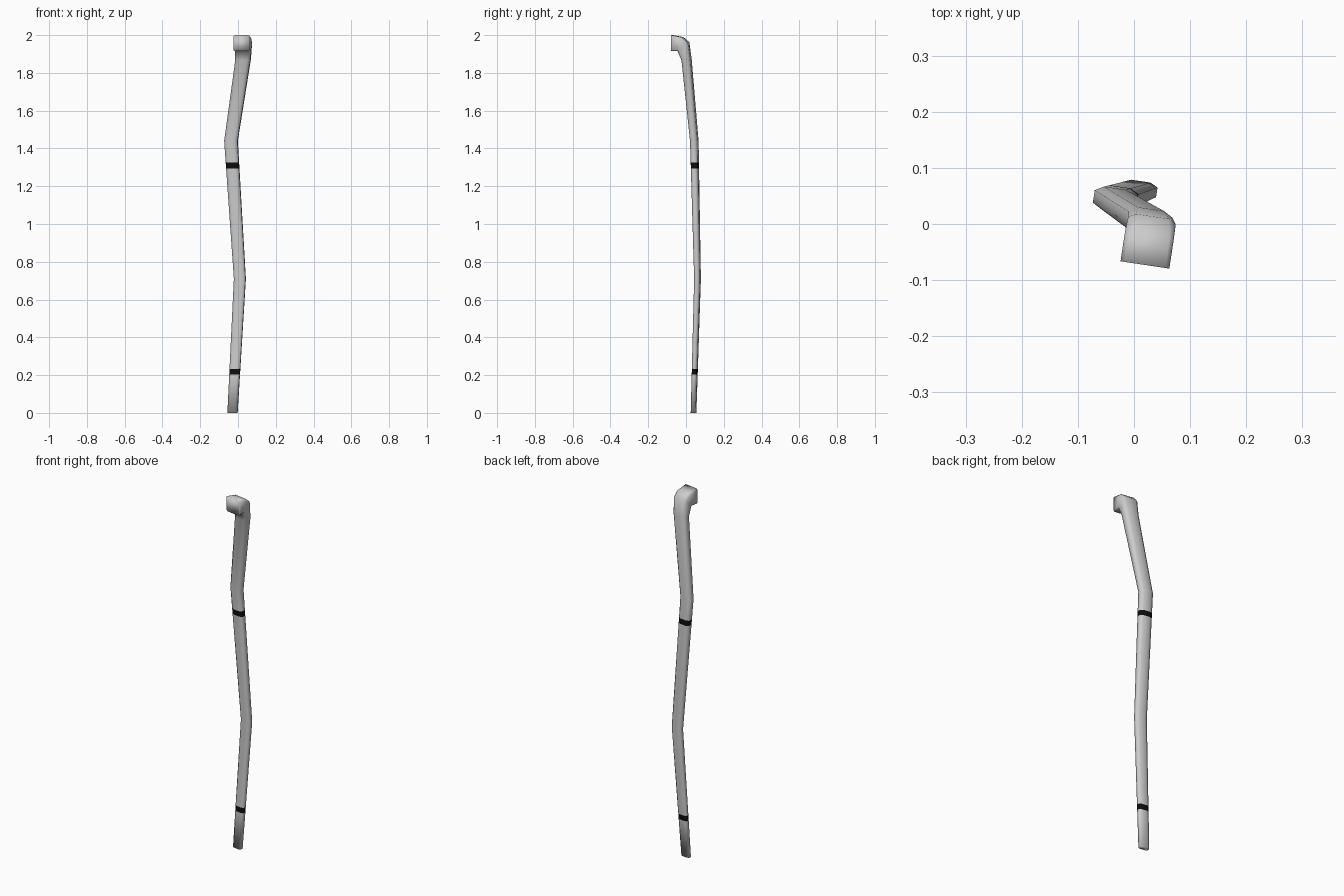
import bpy, bmesh, math
from mathutils import Vector

if "Cube" in bpy.data.objects:
    bpy.data.objects.remove(bpy.data.objects["Cube"])


def material(name, rgb):
    m = bpy.data.materials.new(name)
    m.diffuse_color = (*rgb, 1)
    m.use_nodes = True
    m.node_tree.nodes["Principled BSDF"].inputs["Base Color"].default_value = m.diffuse_color
    return m


grey = material("light grey", (0.6, 0.6, 0.6))
black = material("black band", (0.004, 0.004, 0.004))

YAW = math.radians(-8.5)  # the whole stick is turned slightly

# centre x, y, z, forward tilt (deg), width, depth
KEYS = [
    (-0.029, 0.040, 0.000, 0, 0.053, 0.026),
    (0.010, 0.061, 0.710, 0, 0.062, 0.031),
    (-0.037, 0.044, 1.440, 0, 0.070, 0.040),
    (0.027, 0.003, 1.870, 10, 0.080, 0.048),
    (0.029, -0.013, 1.938, 42, 0.086, 0.072),
    (0.026, -0.030, 1.952, 72, 0.088, 0.078),
    (0.0195, -0.073, 1.9575, 90, 0.088, 0.085),
]
BANDS = [(0.203, 0.233), (1.295, 1.325)]


def at_height(z):
    """Interpolated ring on the shaft at height z."""
    for a, b in zip(KEYS, KEYS[1:]):
        if a[2] <= z <= b[2]:
            t = (z - a[2]) / (b[2] - a[2])
            return tuple(p + (q - p) * t for p, q in zip(a, b))


rings = sorted(KEYS + [at_height(z) for band in BANDS for z in band],
               key=lambda k: k[2])


def section(bm, x, y, z, tilt, w, d):
    """Eight-sided chamfered rectangle, squarer towards the head."""
    t = math.radians(tilt)
    u = Vector((math.cos(YAW), math.sin(YAW), 0))
    back = Vector((-math.sin(YAW), math.cos(YAW), 0))
    v = back * math.cos(t) + Vector((0, 0, 1)) * math.sin(t)
    c = 0.56 + 0.3 * tilt / 90
    pts = [(1, -c), (1, c), (c, 1), (-c, 1), (-1, c), (-1, -c), (-c, -1), (c, -1)]
    return [bm.verts.new(Vector((x, y, z)) + u * (p * w / 2) + v * (q * d / 2))
            for p, q in pts]


# crooked shaft with bent head, painted bands cut into it
bm = bmesh.new()
loops = [section(bm, *r) for r in rings]
for i, (a, b) in enumerate(zip(loops, loops[1:])):
    mid = (rings[i][2] + rings[i + 1][2]) / 2
    banded = any(lo < mid < hi for lo, hi in BANDS)
    for k in range(8):
        n = (k + 1) % 8
        f = bm.faces.new((a[k], a[n], b[n], b[k]))
        f.material_index = 1 if banded else 0
bm.faces.new(loops[0][::-1])
bm.faces.new(loops[-1])
bmesh.ops.recalc_face_normals(bm, faces=bm.faces)
for f in bm.faces:
    f.smooth = True
mesh = bpy.data.meshes.new("walking_stick")
bm.to_mesh(mesh)
bm.free()
mesh.materials.append(grey)
mesh.materials.append(black)
stick = bpy.data.objects.new("walking_stick", mesh)
bpy.context.collection.objects.link(stick)
